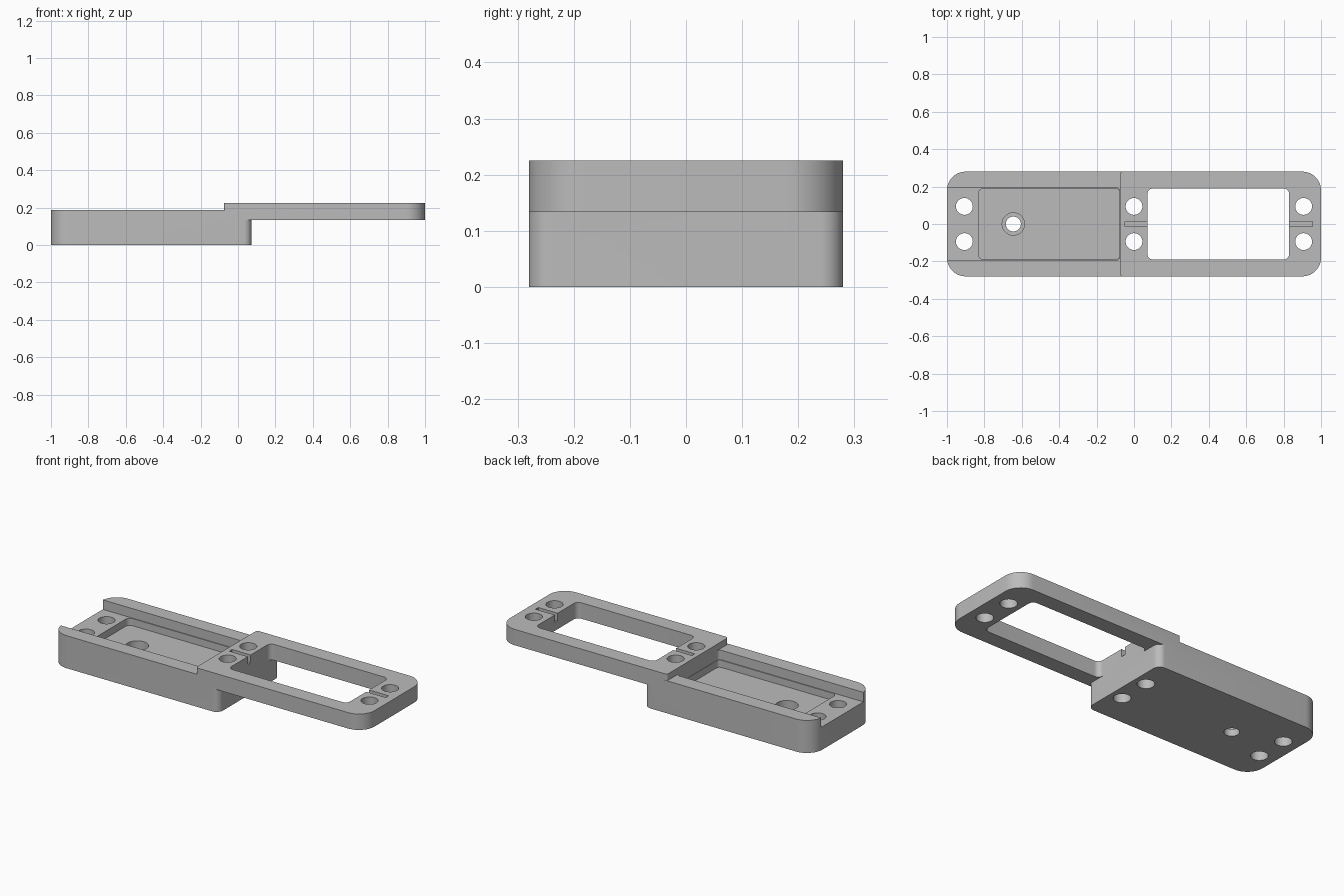
import bpy
import bmesh
import math

cube = bpy.data.objects.get("Cube")
if cube:
    bpy.data.objects.remove(cube, do_unlink=True)

grey = bpy.data.materials.new("plain grey")
grey.use_nodes = True
colour = (0.5, 0.5, 0.5, 1)
grey.diffuse_color = colour
grey.node_tree.nodes["Principled BSDF"].inputs["Base Color"].default_value = colour


def outline(x0, x1, half, r_left, r_right, steps=12):
    """Rectangle with its own corner radius at each end (0 = square)."""
    pts = []
    corners = [(x1, 1, r_right, 0), (x0, 1, r_left, 90),
               (x0, -1, r_left, 180), (x1, -1, r_right, 270)]
    for x, side, r, start in corners:
        cx = x - r if x == x1 else x + r
        cy = side * (half - r)
        for i in range(steps + 1 if r else 1):
            a = math.radians(start + 90 * i / steps)
            pts.append((cx + r * math.cos(a), cy + r * math.sin(a)))
    return pts


def circle(x, y, r, n=40):
    return [(x + r * math.cos(math.tau * i / n), y + r * math.sin(math.tau * i / n))
            for i in range(n)]


def prism(name, pts, z0, z1):
    bm = bmesh.new()
    face = bm.faces.new([bm.verts.new((x, y, z0)) for x, y in pts])
    ext = bmesh.ops.extrude_face_region(bm, geom=[face])
    top = [v for v in ext["geom"] if isinstance(v, bmesh.types.BMVert)]
    bmesh.ops.translate(bm, verts=top, vec=(0, 0, z1 - z0))
    bmesh.ops.recalc_face_normals(bm, faces=bm.faces)
    mesh = bpy.data.meshes.new(name)
    bm.to_mesh(mesh)
    bm.free()
    mesh.materials.append(grey)
    obj = bpy.data.objects.new(name, mesh)
    bpy.context.collection.objects.link(obj)
    return obj


def combine(target, tool, operation):
    mod = target.modifiers.new(operation, "BOOLEAN")
    mod.operation = operation
    mod.solver = "EXACT"
    mod.object = tool
    bpy.context.view_layer.objects.active = target
    bpy.ops.object.modifier_apply(modifier=mod.name)
    bpy.data.objects.remove(tool, do_unlink=True)


END, STEP, HALF = 1.0, 0.072, 0.28
SHELF, RAIL, POCKET, TOP = 0.133, 0.188, 0.092, 0.225
HIGH = 0.4

# Lower tray: channel between the rails, then a deeper pocket
body = prism("stepped_bracket", outline(-END, STEP, HALF, 0.1, 0.04), 0, RAIL)
combine(body, prism("channel", outline(-1.2, -0.075, 0.193, 0, 0.02), SHELF, HIGH), "DIFFERENCE")
combine(body, prism("pocket", outline(-0.832, -0.077, 0.188, 0.025, 0.02), POCKET, HIGH), "DIFFERENCE")

# Upper frame overlapping the end of the tray
combine(body, prism("frame", outline(-0.075, END, HALF, 0.015, 0.1), SHELF, TOP), "UNION")
combine(body, prism("opening", outline(STEP, 0.83, 0.19, 0.03, 0.03), 0.1, HIGH), "DIFFERENCE")

# Bolt holes in pairs, and the counterbored hole in the pocket floor
for x in (-0.907, 0, 0.907):
    for y in (-0.094, 0.094):
        combine(body, prism("bolt_hole", circle(x, y, 0.045), -0.1, HIGH), "DIFFERENCE")
combine(body, prism("counterbore", circle(-0.645, 0, 0.06), 0.04, HIGH), "DIFFERENCE")
combine(body, prism("pocket_hole", circle(-0.645, 0, 0.04), -0.1, HIGH), "DIFFERENCE")

# Narrow slots running from the opening into both frame ends
for x0, x1 in ((-0.047, 0.1), (0.8, 0.954)):
    combine(body, prism("slot", outline(x0, x1, 0.013, 0, 0), TOP - 0.045, HIGH), "DIFFERENCE")

# Smooth curved walls, crisp edges
bpy.ops.object.select_all(action="DESELECT")
body.select_set(True)
bpy.context.view_layer.objects.active = body
bpy.ops.object.shade_smooth_by_angle(angle=math.radians(30))
